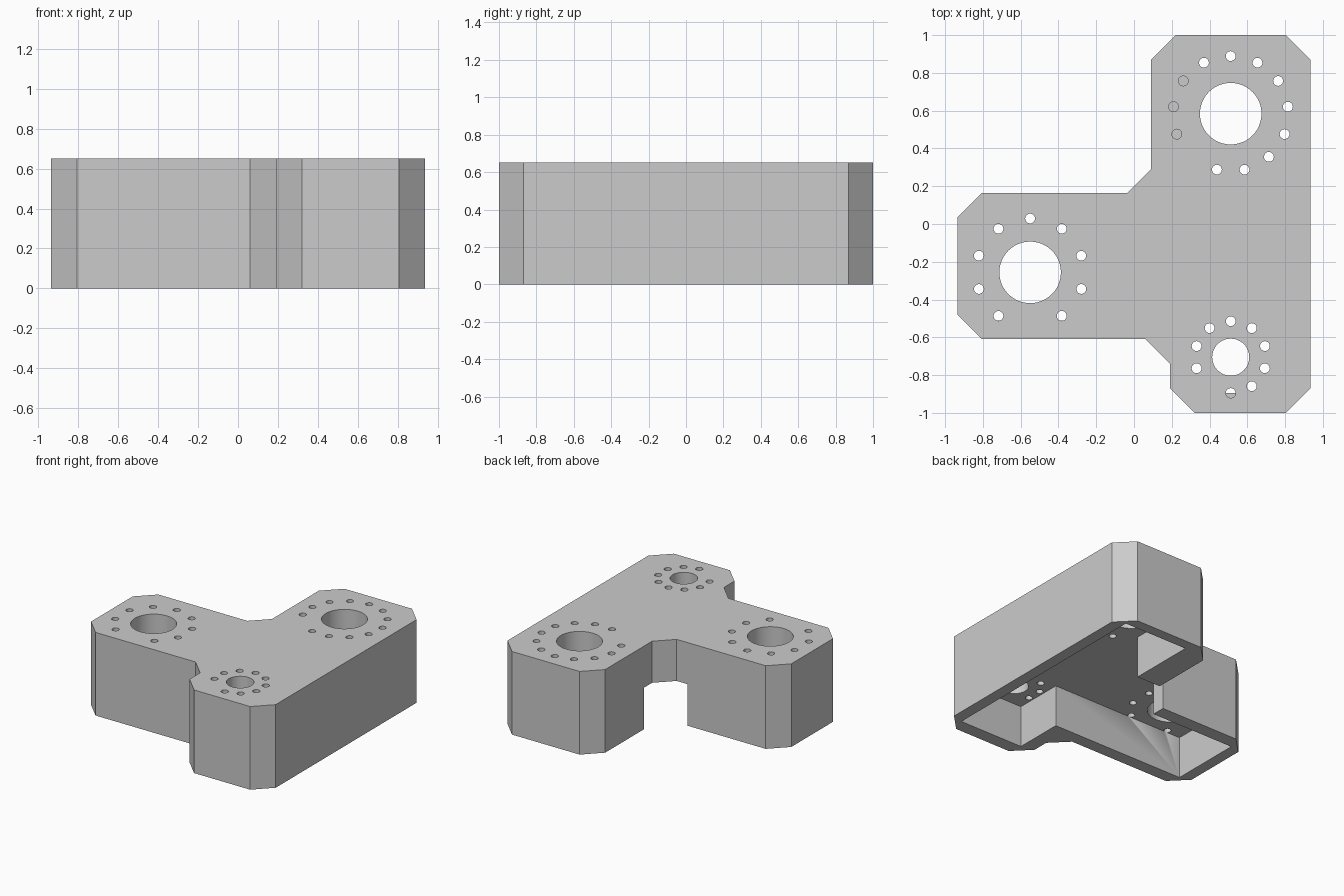
import bpy, bmesh, math

if "Cube" in bpy.data.objects:
    bpy.data.objects.remove(bpy.data.objects["Cube"])

HEIGHT = 0.65
CEILING = 0.325     # underside of the thick top plate

grey = bpy.data.materials.new("plain grey")
grey.diffuse_color = (0.6, 0.6, 0.6, 1)
grey.use_nodes = True
grey.node_tree.nodes["Principled BSDF"].inputs["Base Color"].default_value = grey.diffuse_color


def to_object(name, bm):
    bmesh.ops.recalc_face_normals(bm, faces=bm.faces)
    mesh = bpy.data.meshes.new(name)
    bm.to_mesh(mesh)
    bm.free()
    mesh.materials.append(grey)
    obj = bpy.data.objects.new(name, mesh)
    bpy.context.collection.objects.link(obj)
    return obj


def prism(name, outline, z0, z1):
    bm = bmesh.new()
    face = bm.faces.new([bm.verts.new((x, y, z0)) for x, y in outline])
    top = bmesh.ops.extrude_face_region(bm, geom=[face])
    verts = [v for v in top["geom"] if isinstance(v, bmesh.types.BMVert)]
    bmesh.ops.translate(bm, verts=verts, vec=(0, 0, z1 - z0))
    return to_object(name, bm)


def add_drill(bm, x, y, radius, sides):
    z0, z1 = CEILING - 0.003, HEIGHT + 0.1
    made = bmesh.ops.create_cone(bm, cap_ends=True, segments=sides, radius1=radius,
                                 radius2=radius, depth=z1 - z0)
    bmesh.ops.translate(bm, verts=made["verts"], vec=(x, y, (z0 + z1) / 2))


def cut(target, cutter):
    mod = target.modifiers.new("cut", 'BOOLEAN')
    mod.operation = 'DIFFERENCE'
    mod.solver = 'EXACT'
    mod.object = cutter
    bpy.context.view_layer.objects.active = target
    bpy.ops.object.modifier_apply(modifier=mod.name)
    bpy.data.objects.remove(cutter)


# Body: three-armed block with bevelled corners
body = prism("bracket_body", [
    (0.22, 1.0), (0.09, 0.87), (0.09, 0.29), (-0.035, 0.165), (-0.805, 0.165),
    (-0.935, 0.035), (-0.935, -0.48), (-0.805, -0.61), (0.06, -0.61),
    (0.19, -0.74), (0.19, -0.87), (0.32, -1.0), (0.805, -1.0),
    (0.935, -0.87), (0.935, 0.87), (0.805, 1.0)], 0, HEIGHT)

# Hollow underside, which also opens the inner corner as a doorway
cut(body, prism("hollow_cutter", [
    (0.845, -0.895), (0.845, 0.917), (0.295, 0.917), (0.295, 0.39),
    (-0.13, 0.39), (-0.13, 0.06), (-0.848, 0.06), (-0.848, -0.51),
    (0.295, -0.51), (0.295, -0.895)], -0.1, CEILING))

# Bores with bolt circles: x, y, bore radius, circle radius, divisions, skipped hole
bores = [(0.512, 0.584, 0.163, 0.305, 13, 5),
         (-0.55, -0.256, 0.163, 0.285, 10, 5),
         (0.512, -0.705, 0.098, 0.19, 10, 4)]
bm = bmesh.new()
for x, y, bore, ring, count, skipped in bores:
    add_drill(bm, x, y, bore, 48)
    for k in range(count):
        if k != skipped:
            a = math.pi / 2 + k * math.tau / count
            add_drill(bm, x + ring * math.cos(a), y + ring * math.sin(a), 0.026, 20)
cut(body, to_object("drill_cutter", bm))

# Smooth bores, sharp block edges
bpy.ops.object.select_all(action='DESELECT')
body.select_set(True)
bpy.context.view_layer.objects.active = body
bpy.ops.object.shade_smooth_by_angle(angle=math.radians(30))
